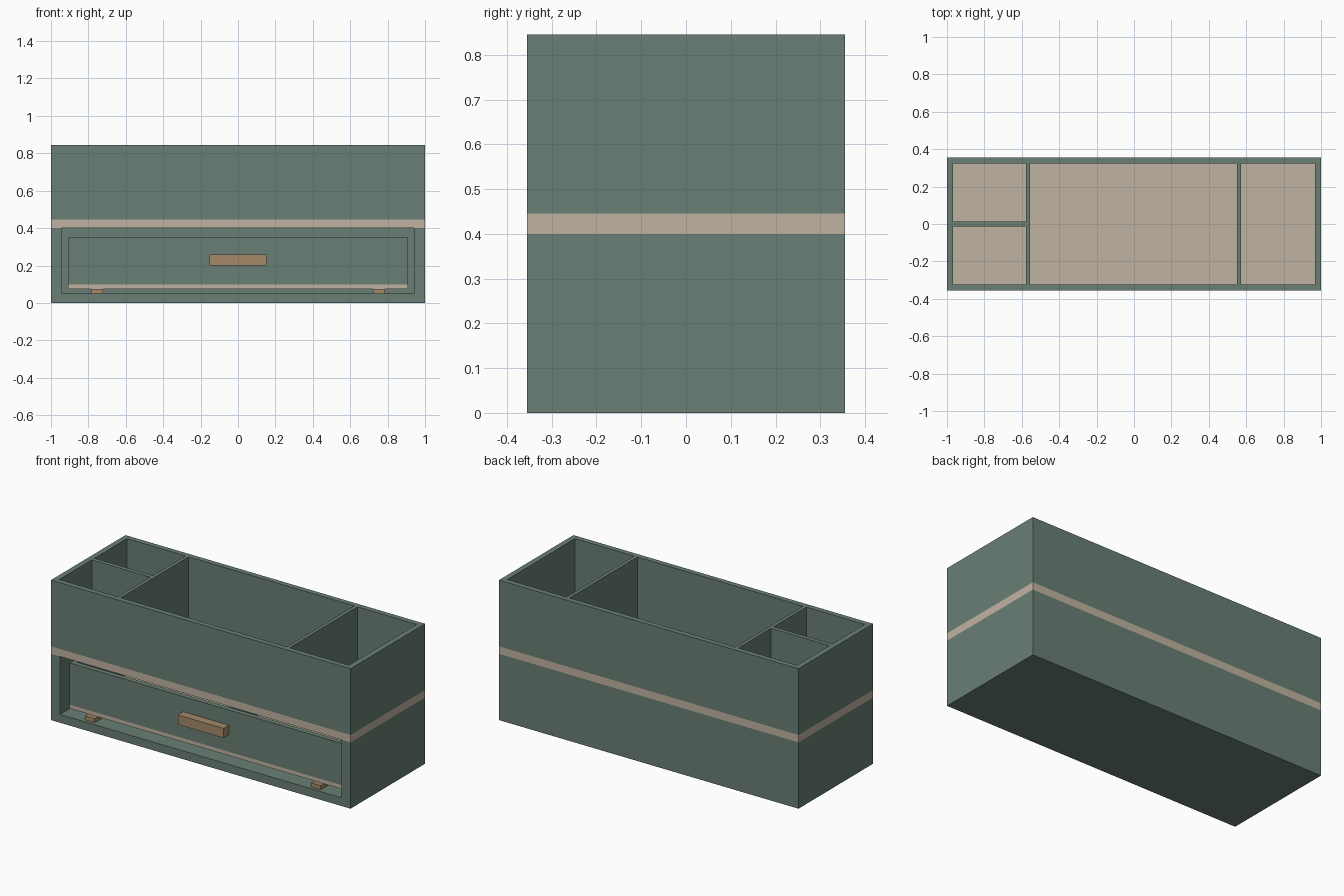
import bpy
import bmesh
from mathutils import Matrix, Vector

cube = bpy.data.objects.get("Cube")
if cube:
    bpy.data.objects.remove(cube, do_unlink=True)


def material(name, rgb):
    m = bpy.data.materials.new(name)
    m.use_nodes = True
    m.diffuse_color = (*rgb, 1)
    m.node_tree.nodes["Principled BSDF"].inputs["Base Color"].default_value = (*rgb, 1)
    return m


GREEN = material("sage green", (0.144, 0.212, 0.178))
TAN = material("pale tan", (0.527, 0.451, 0.362))
WOOD = material("warm wood", (0.371, 0.254, 0.144))


def box(name, x, y, z, mat):
    """Box spanning the (low, high) pair on each axis."""
    low, high = Vector((x[0], y[0], z[0])), Vector((x[1], y[1], z[1]))
    bm = bmesh.new()
    bmesh.ops.create_cube(bm, size=1, matrix=Matrix.Translation((low + high) / 2)
                          @ Matrix.Diagonal((*(high - low), 1)))
    mesh = bpy.data.meshes.new(name)
    bm.to_mesh(mesh)
    bm.free()
    mesh.materials.append(mat)
    obj = bpy.data.objects.new(name, mesh)
    bpy.context.collection.objects.link(obj)
    return obj


def carve(obj, x, y, z):
    """Cut a box-shaped hollow out of obj."""
    cutter = box("cutter", x, y, z, GREEN)
    cutter.hide_render = True
    mod = obj.modifiers.new("hollow", 'BOOLEAN')
    mod.operation = 'DIFFERENCE'
    mod.solver = 'EXACT'
    mod.object = cutter
    bpy.context.view_layer.objects.active = obj
    bpy.ops.object.modifier_apply(modifier=mod.name)
    bpy.data.objects.remove(cutter, do_unlink=True)


def span(half):
    return (-half, half)


HALF_X, HALF_Y, TOP = 1.0, 0.355, 0.845
SHELF_LOW, SHELF_TOP = 0.40, 0.445
IN_X, IN_Y = 0.967, 0.323

# Lower case, open at the front and under the shelf
case = box("lower_case", span(HALF_X), span(HALF_Y), (0, SHELF_LOW), GREEN)
carve(case, span(0.94), (-0.5, IN_Y), (0.05, 0.5))

# Shelf between the two levels
box("middle_shelf", span(HALF_X), span(HALF_Y), (SHELF_LOW, SHELF_TOP), TAN)

# Upper tray walls and dividers
tray = box("upper_tray_walls", span(HALF_X), span(HALF_Y), (SHELF_TOP, TOP), GREEN)
carve(tray, span(IN_X), span(IN_Y), (0.3, 1))
upper = (SHELF_TOP, TOP)
box("left_divider", (0.551, 0.572), span(IN_Y), upper, GREEN)
box("right_divider", (-0.577, -0.556), span(IN_Y), upper, GREEN)
box("cross_divider", (-IN_X, -0.577), span(0.013), upper, GREEN)

# Drawer set back in the case
FRONT, BACK = -0.305, 0.305
box("drawer_base", span(0.91), (FRONT, BACK), (0.075, 0.098), TAN)
drawer = box("drawer_walls", span(0.91), (FRONT, BACK), (0.098, 0.35), GREEN)
carve(drawer, span(0.88), (FRONT + 0.03, BACK - 0.03), (0, 0.5))
box("drawer_divider", span(0.012), (FRONT + 0.03, BACK - 0.03), (0.098, 0.24), GREEN)
box("drawer_handle", span(0.153), (-HALF_Y, FRONT), (0.2, 0.258), WOOD)

# Runners under the drawer
for side, cx in (("left", 0.755), ("right", -0.755)):
    box(side + "_runner", (cx - 0.032, cx + 0.032), (-0.335, BACK), (0.05, 0.075), WOOD)
